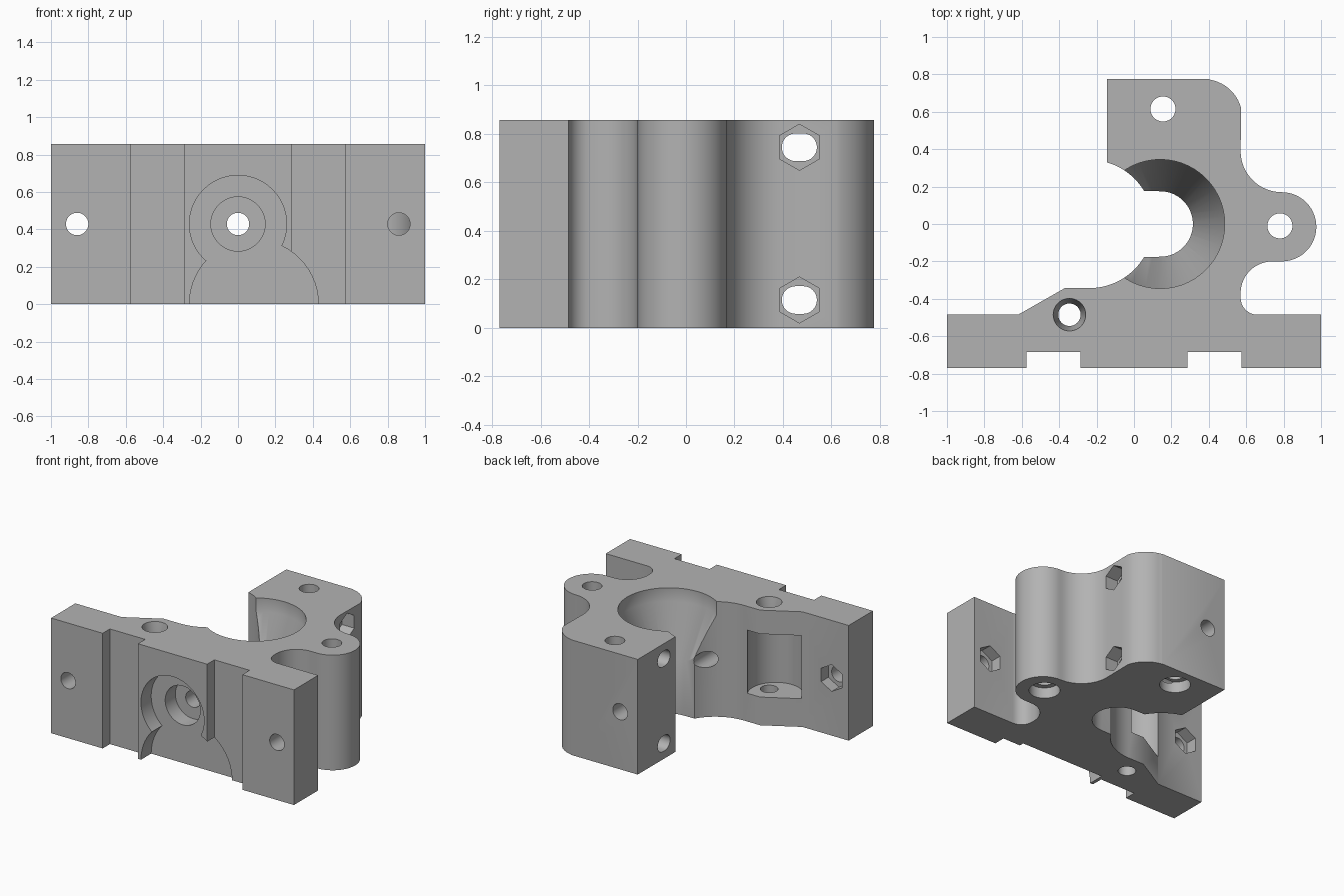
import bpy, bmesh
from math import sin, cos, radians

cube = bpy.data.objects.get("Cube")
if cube:
    bpy.data.objects.remove(cube, do_unlink=True)

H = 0.857          # body height
MID = H / 2        # height of the horizontal holes

grey = bpy.data.materials.new("plain grey")
grey.use_nodes = True
grey.diffuse_color = (0.45, 0.45, 0.45, 1)
grey.node_tree.nodes["Principled BSDF"].inputs["Base Color"].default_value = (0.45, 0.45, 0.45, 1)


def arc(cx, cy, r, a0, a1, n=16):
    """Points along an arc, angles in degrees."""
    steps = [radians(a0 + (a1 - a0) * i / n) for i in range(n + 1)]
    return [(cx + r * cos(a), cy + r * sin(a)) for a in steps]


def circle(cx, cy, r, n=40, start=0):
    return arc(cx, cy, r, start, start + 360, n)[:-1]


def loft(name, axis, sections):
    """Solid through (position, outline) sections stacked along an axis."""
    place = {"x": lambda t, u, v: (t, u, v),
             "y": lambda t, u, v: (u, t, v),
             "z": lambda t, u, v: (u, v, t)}[axis]
    bm = bmesh.new()
    rings = [[bm.verts.new(place(t, u, v)) for u, v in pts] for t, pts in sections]
    bm.faces.new(rings[0])
    bm.faces.new(rings[-1])
    for a, b in zip(rings, rings[1:]):
        for i in range(len(a)):
            j = (i + 1) % len(a)
            bm.faces.new((a[i], a[j], b[j], b[i]))
    bmesh.ops.recalc_face_normals(bm, faces=bm.faces)
    mesh = bpy.data.meshes.new(name)
    bm.to_mesh(mesh)
    bm.free()
    mesh.materials.append(grey)
    ob = bpy.data.objects.new(name, mesh)
    bpy.context.collection.objects.link(ob)
    return ob


def prism(name, axis, pts, lo, hi):
    return loft(name, axis, [(lo, pts), (hi, pts)])


# Body outline: front plate with two grooves, side lobe, rear block, open bore
outline = [(-1, -0.77)]
for x0 in (-0.575, 0.285):
    outline += [(x0, -0.77), (x0, -0.685), (x0 + 0.29, -0.685), (x0 + 0.29, -0.77)]
outline += [(1, -0.77), (1, -0.485)]
outline += arc(0.66, -0.395, 0.09, 270, 180, 8)
outline += arc(0.74, -0.37, 0.17, 180, 90)
outline += arc(0.79, -0.015, 0.185, -90, 90, 28)
outline += arc(0.79, 0.39, 0.22, 270, 180)
outline += arc(0.37, 0.565, 0.21, 15, 80, 10)
outline += [(0.4, 0.775), (-0.145, 0.775)]
outline += arc(-0.24, 0, 0.343, 74, 31, 12)
outline += arc(0.14, 0, 0.175, 90, -90, 28)
outline += arc(-0.24, 0, 0.343, -31, -90, 14)
outline += [(-0.37, -0.343), (-0.62, -0.485), (-1, -0.485)]
body = prism("body", "z", outline, 0, H)

cuts = []

# Funnel-shaped bore
cuts.append(loft("bore", "z", [(0.4, circle(0.14, 0, 0.17, 56)),
                               (0.757, circle(0.14, 0, 0.345, 56)),
                               (1, circle(0.14, 0, 0.345, 56))]))

# Stepped recess in the front
cuts.append(prism("front_recess", "y", circle(0, MID, 0.26, 56), -1, -0.65))
cuts.append(prism("lower_recess", "y", circle(0.085, 0, 0.345, 56), -1, -0.65))
cuts.append(prism("inner_recess", "y", circle(0, MID, 0.145), -1, -0.53))
cuts.append(prism("centre_hole", "y", circle(0, MID, 0.06), -1, 1))

# Plate holes with nut pockets behind
for s in (-1, 1):
    cuts.append(prism("plate_hole", "y", circle(s * 0.86, MID, 0.06), -1, -0.4))
    cuts.append(prism("plate_nut", "y", circle(s * 0.86, MID, 0.1, 6, 30), -0.57, -0.4))

# Vertical holes with wider lower ends
for x, y in ((0.155, 0.615), (0.78, -0.01)):
    cuts.append(prism("upright_hole", "z", circle(x, y, 0.067), -0.1, 1))
    cuts.append(prism("upright_pocket", "z", circle(x, y, 0.105), -0.1, 0.08))

# Tapered hole and the window beside it
cuts.append(prism("side_window", "z", circle(-0.43, -0.44, 0.19), 0.21, 0.68))
cuts.append(loft("tapered_hole", "z", [(-0.1, circle(-0.345, -0.485, 0.06)),
                                       (0.7, circle(-0.345, -0.485, 0.06)),
                                       (H, circle(-0.345, -0.485, 0.087)),
                                       (1, circle(-0.345, -0.485, 0.087))]))

# Slots through the rear block, with nut pockets
for z in (0.115, 0.745):
    slot = arc(0.483, z, 0.057, -90, 90, 16) + arc(0.452, z, 0.057, 90, 270, 16)
    cuts.append(prism("block_slot", "x", slot, -0.5, 1))
    cuts.append(prism("block_nut", "x", circle(0.468, z, 0.095, 6, 30), 0.47, 1))

# Carve the body
bpy.context.view_layer.objects.active = body
for cutter in cuts:
    mod = body.modifiers.new("cut", "BOOLEAN")
    mod.operation = "DIFFERENCE"
    mod.solver = "EXACT"
    mod.object = cutter
    bpy.ops.object.modifier_apply(modifier=mod.name)
    bpy.data.objects.remove(cutter, do_unlink=True)

bpy.ops.object.select_all(action="DESELECT")
body.select_set(True)
bpy.ops.object.shade_smooth_by_angle(angle=radians(30))
